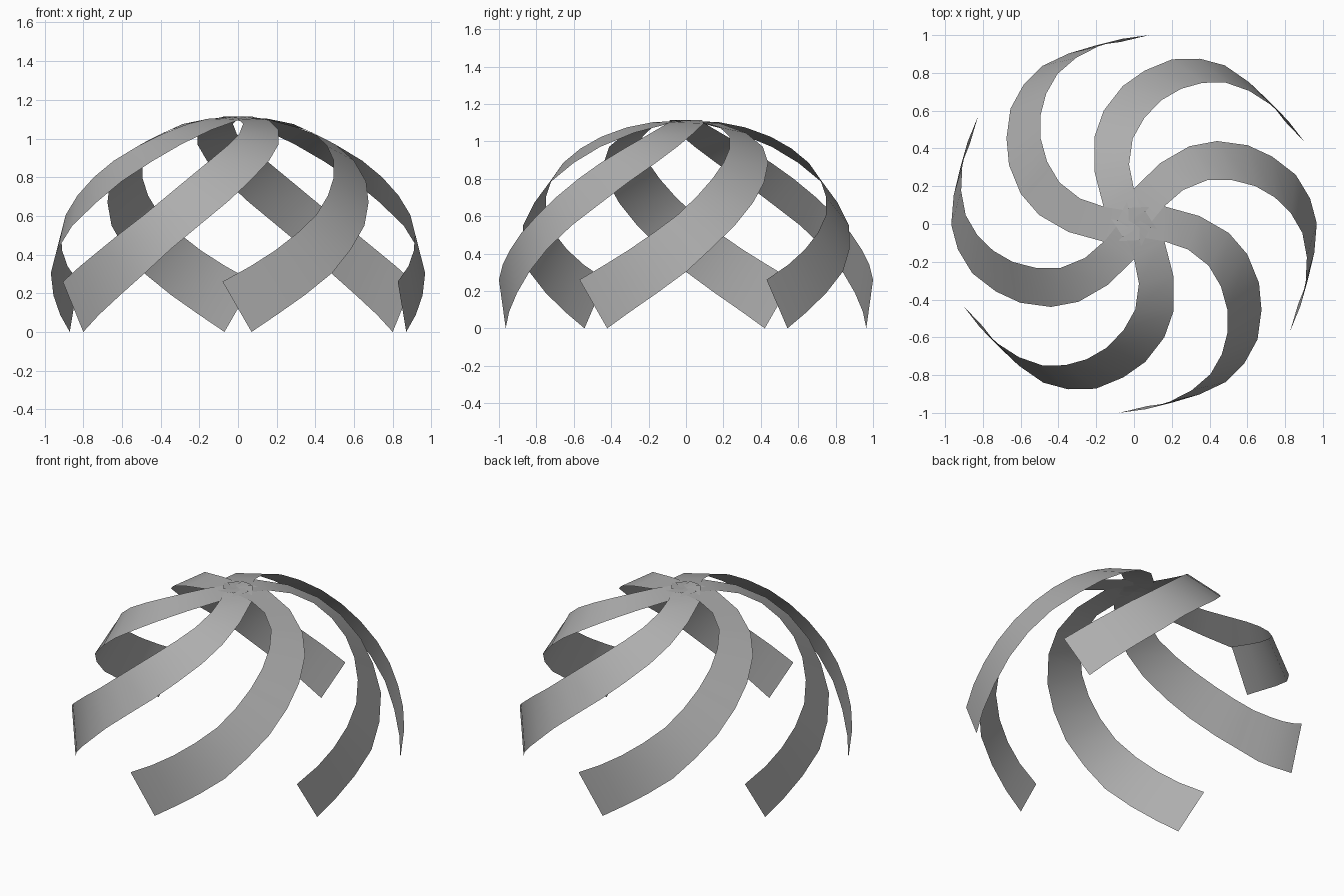
import bpy, math
from mathutils import Matrix

# Two edges of one swirling dome blade, from the crown down to the foot
lower = [(-.03, .085, 1.115), (.155, .095, 1.096), (.347, .042, 1.045), (.503, -.048, .97),
         (.60, -.161, .885), (.662, -.313, .778), (.675, -.455, .67), (.654, -.611, .55),
         (.583, -.74, .427), (.487, -.836, .305), (.345, -.903, .19), (.2, -.946, .088),
         (.07, -.964, 0)]
upper = [(-.03, -.06, 1.108), (.155, -.09, 1.102), (.286, -.135, 1.075), (.395, -.22, 1.025),
         (.46, -.33, .962), (.495, -.456, .885), (.495, -.575, .80), (.465, -.69, .705),
         (.405, -.795, .605), (.306, -.88, .51), (.19, -.94, .42), (.065, -.98, .34),
         (-.08, -1.0, .26)]
n = len(lower)
faces = [(i, i + 1, n + i + 1, n + i) for i in range(n - 1)]

# Mid grey blade colour
grey = bpy.data.materials.new("blade_grey")
grey.diffuse_color = (.42, .42, .42, 1)

# Six blades around the vertical axis, overlapping at the crown
for k in range(6):
    mesh = bpy.data.meshes.new("dome_blade")
    mesh.from_pydata(lower + upper, [], faces)
    mesh.transform(Matrix.Rotation(math.radians(60 * k), 4, 'Z'))
    if mesh.polygons[6].normal.dot(mesh.polygons[6].center) < 0:
        mesh.flip_normals()
    mesh.shade_smooth()
    mesh.materials.append(grey)
    blade = bpy.data.objects.new("dome_blade_%d" % (k + 1), mesh)
    bpy.context.collection.objects.link(blade)
